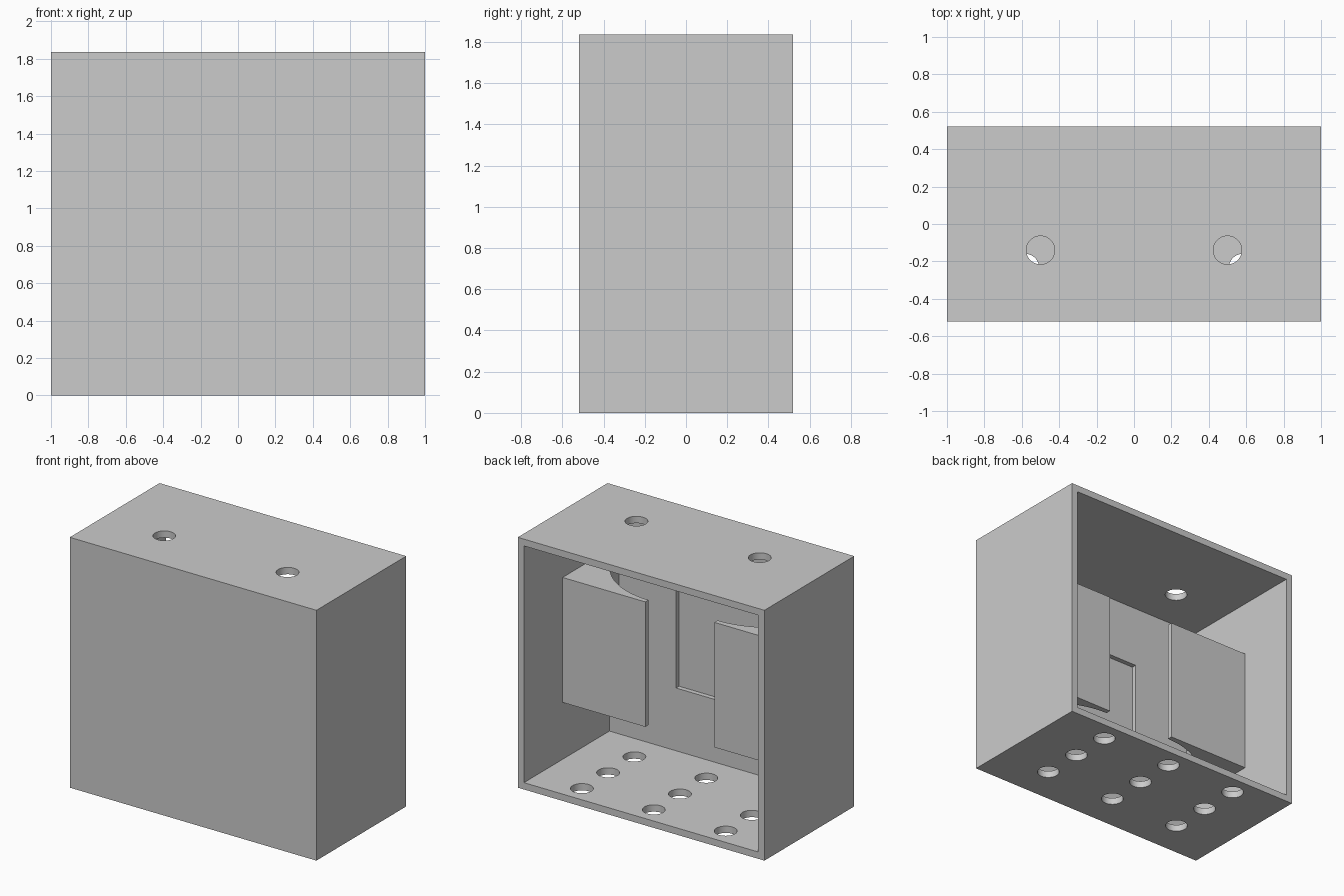
import bpy, bmesh, math

old = bpy.data.objects.get("Cube")
if old:
    bpy.data.objects.remove(old, do_unlink=True)

W, D, H = 1.0, 0.52, 1.835      # half width, half depth, height
T = 0.05                        # wall thickness

grey = bpy.data.materials.new("plain_grey")
grey.use_nodes = True
colour = (0.6, 0.6, 0.6, 1)
grey.diffuse_color = colour
grey.node_tree.nodes["Principled BSDF"].inputs["Base Color"].default_value = colour


def finish(bm, name):
    bmesh.ops.recalc_face_normals(bm, faces=bm.faces)
    mesh = bpy.data.meshes.new(name)
    bm.to_mesh(mesh)
    bm.free()
    mesh.materials.append(grey)
    obj = bpy.data.objects.new(name, mesh)
    bpy.context.collection.objects.link(obj)
    return obj


def prism(name, outline, z0, z1):
    """Upright solid with the given plan outline."""
    bm = bmesh.new()
    face = bm.faces.new([bm.verts.new((x, y, z0)) for x, y in outline])
    top = bmesh.ops.extrude_face_region(bm, geom=[face])["geom"]
    verts = [v for v in top if isinstance(v, bmesh.types.BMVert)]
    bmesh.ops.translate(bm, vec=(0, 0, z1 - z0), verts=verts)
    return finish(bm, name)


def box(name, x0, x1, y0, y1, z0, z1):
    return prism(name, [(x0, y0), (x1, y0), (x1, y1), (x0, y1)], z0, z1)


def arc(cx, cy, r, a0, a1, n):
    angles = [a0 + (a1 - a0) * i / n for i in range(n + 1)]
    return [(cx + r * math.cos(a), cy + r * math.sin(a)) for a in angles]


def select(obj):
    bpy.ops.object.select_all(action='DESELECT')
    obj.select_set(True)
    bpy.context.view_layer.objects.active = obj


def cut(target, cutter):
    cutter.hide_render = True
    mod = target.modifiers.new("cut", 'BOOLEAN')
    mod.operation = 'DIFFERENCE'
    mod.solver = 'EXACT'
    mod.object = cutter
    select(target)
    bpy.ops.object.modifier_apply(modifier=mod.name)
    bpy.data.objects.remove(cutter, do_unlink=True)


def drill(target, x, y, z):
    circle = arc(x, y, 0.076, 0, math.tau, 48)[:-1]
    cut(target, prism("drill", circle, z - 0.1, z + 0.1))


# Case, open at the back, with a shallow pocket inside the front wall
case = box("case", -W, W, -D, D, 0, H)
cut(case, box("cavity", T - W, W - T, T - D, D + 0.1, T, H - T))
cut(case, box("pocket", -0.41, 0.41, T - D - 0.035, 0, 0.51, 1.33))

# Two holes in the top, a grid of nine in the floor
for x in (-0.5, 0.5):
    drill(case, x, -0.14, H)
for x in (-0.583, 0, 0.583):
    for y in (-0.235, 0.07, 0.373):
        drill(case, x, y, 0)
select(case)
bpy.ops.object.shade_smooth_by_angle(angle=math.radians(30))

# Side brackets, each hollowed by a curve towards the front wall
curve = arc(0.28, -0.565, 0.6, math.asin(0.085 / 0.6), math.pi / 2, 32)
outline = [(W - 0.04, T - D - 0.01)] + curve + [(0.28, 0.072), (W - 0.04, 0.072)]
for side, name in ((1, "left_bracket"), (-1, "right_bracket")):
    bracket = prism(name, [(side * x, y) for x, y in outline], 0.467, 1.383)
    select(bracket)
    bpy.ops.object.shade_smooth_by_angle(angle=math.radians(30))
